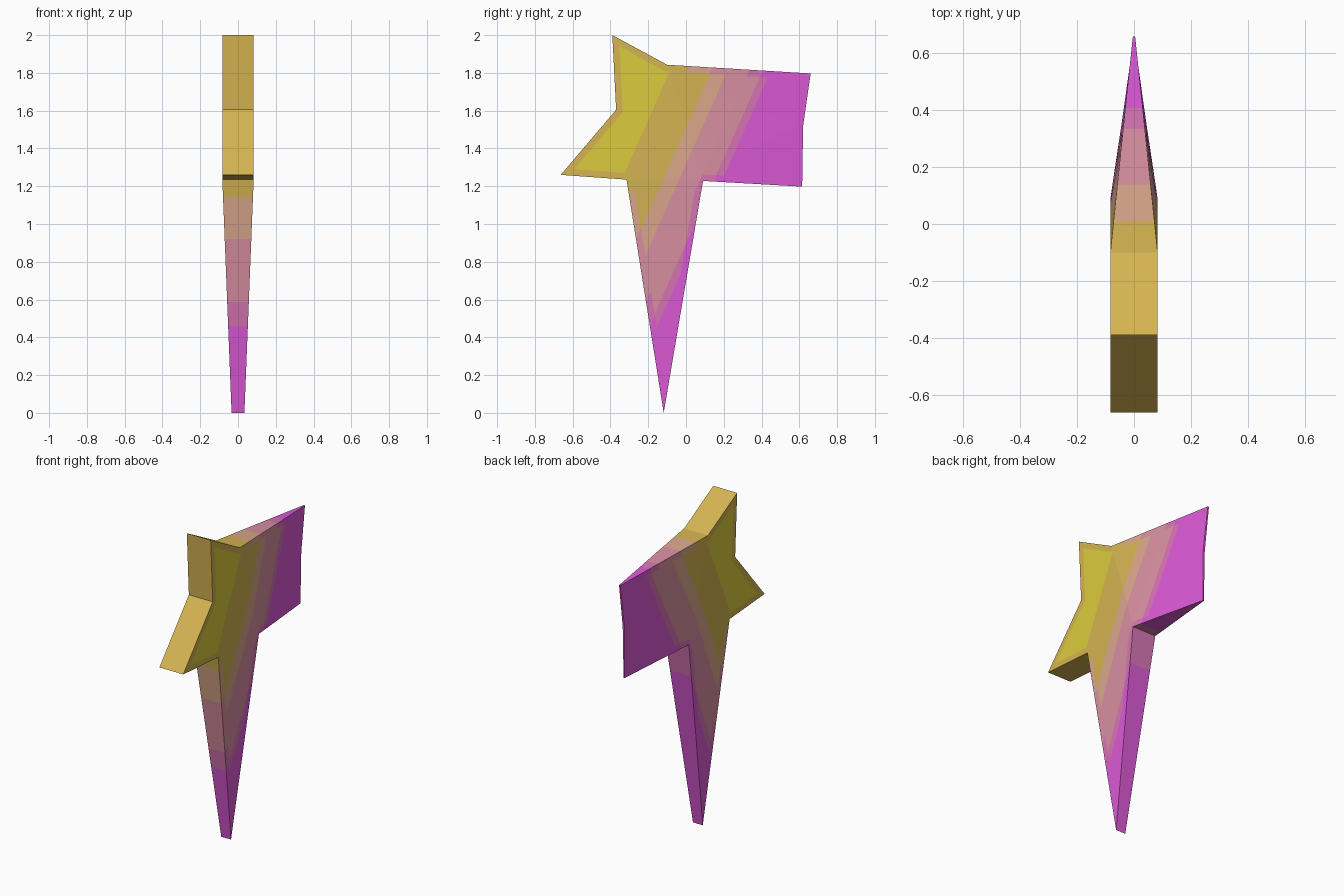
import bpy, bmesh
from mathutils import Vector

if "Cube" in bpy.data.objects:
    bpy.data.objects.remove(bpy.data.objects["Cube"])

# star outline in the side plane (y, z)
OUTLINE = [(-0.39, 2.0), (-0.10, 1.843), (0.66, 1.797), (0.62, 1.52), (0.615, 1.198),
           (0.09, 1.228), (-0.118, 0.0), (-0.315, 1.235), (-0.663, 1.26), (-0.37, 1.605)]
# slanted gradient bands: band limits along DIR, for the inner panel and the border
DIR = Vector((0, 0.914, -0.406))
INNER = [-0.813, -0.612, -0.535, -0.365, -0.325]
RIM = [-9.0, -0.737, -0.616, -0.432, -0.362]
COLOURS = [("yellow", (220, 203, 60)), ("gold", (213, 180, 82)), ("tan", (220, 168, 140)),
           ("pink", (218, 145, 163)), ("rose", (216, 118, 180)), ("magenta", (221, 90, 215))]


def linear(c):
    c /= 255
    return c / 12.92 if c < 0.04045 else ((c + 0.055) / 1.055) ** 2.4


def half_thickness(p):
    # full in the core, tapering along the spike and toward the right wing
    spike = 0.083 - 0.049 * max(0, 1.235 - p.z) / 1.235
    left = 0.09 - 0.19 * (p.z - 1.228) / 0.615
    right = 0.615 + 0.045 * (p.z - 1.198) / 0.599
    f = min(1, max(0, (p.y - left) / (right - left))) if p.z > 1.15 else 0
    return min(spike, 0.083 - 0.079 * f)


def band(p, limits):
    return sum(p.dot(DIR) > t for t in limits)


# flat plate with an inset border, cut along the bands and the fold lines
plate = bmesh.new()
panel = plate.faces.new([plate.verts.new((0, y, z)) for y, z in OUTLINE])
plate.normal_update()
bmesh.ops.inset_region(plate, faces=[panel], thickness=0.035, use_even_offset=True,
                       use_boundary=True)
panel.material_index = 1
bmesh.ops.triangulate(plate, faces=plate.faces[:])
cuts = [(DIR * (t / DIR.length_squared), DIR) for t in INNER + RIM[1:]]
cuts += [(Vector((0, 0, 1.232)), Vector((0, 0, 1))),
         (Vector((0, 0.09, 1.228)), Vector((0, 0.615, 0.19)))]
for co, no in cuts:
    bmesh.ops.bisect_plane(plate, geom=plate.verts[:] + plate.edges[:] + plate.faces[:],
                           plane_co=co, plane_no=no, dist=1e-5)

# mirror the plate to both sides and join with edge walls
bm = bmesh.new()
side = {s: {v: bm.verts.new((s * half_thickness(v.co), v.co.y, v.co.z)) for v in plate.verts}
        for s in (-1, 1)}
for f in plate.faces:
    index = band(f.calc_center_median(), INNER if f.material_index else RIM)
    for s in (-1, 1):
        bm.faces.new([side[s][v] for v in f.verts]).material_index = index
for e in plate.edges:
    if e.is_boundary:
        a, b = e.verts
        wall = bm.faces.new((side[-1][a], side[-1][b], side[1][b], side[1][a]))
        wall.material_index = band((a.co + b.co) / 2, RIM)
bmesh.ops.recalc_face_normals(bm, faces=bm.faces[:])

mesh = bpy.data.meshes.new("star_blade")
for name, rgb in COLOURS:
    m = bpy.data.materials.new(name)
    m.diffuse_color = (*[linear(c) for c in rgb], 1)
    m.use_nodes = True
    m.node_tree.nodes["Principled BSDF"].inputs["Base Color"].default_value = m.diffuse_color
    mesh.materials.append(m)
bm.to_mesh(mesh)
bm.free()
plate.free()
bpy.context.collection.objects.link(bpy.data.objects.new("star_blade", mesh))
